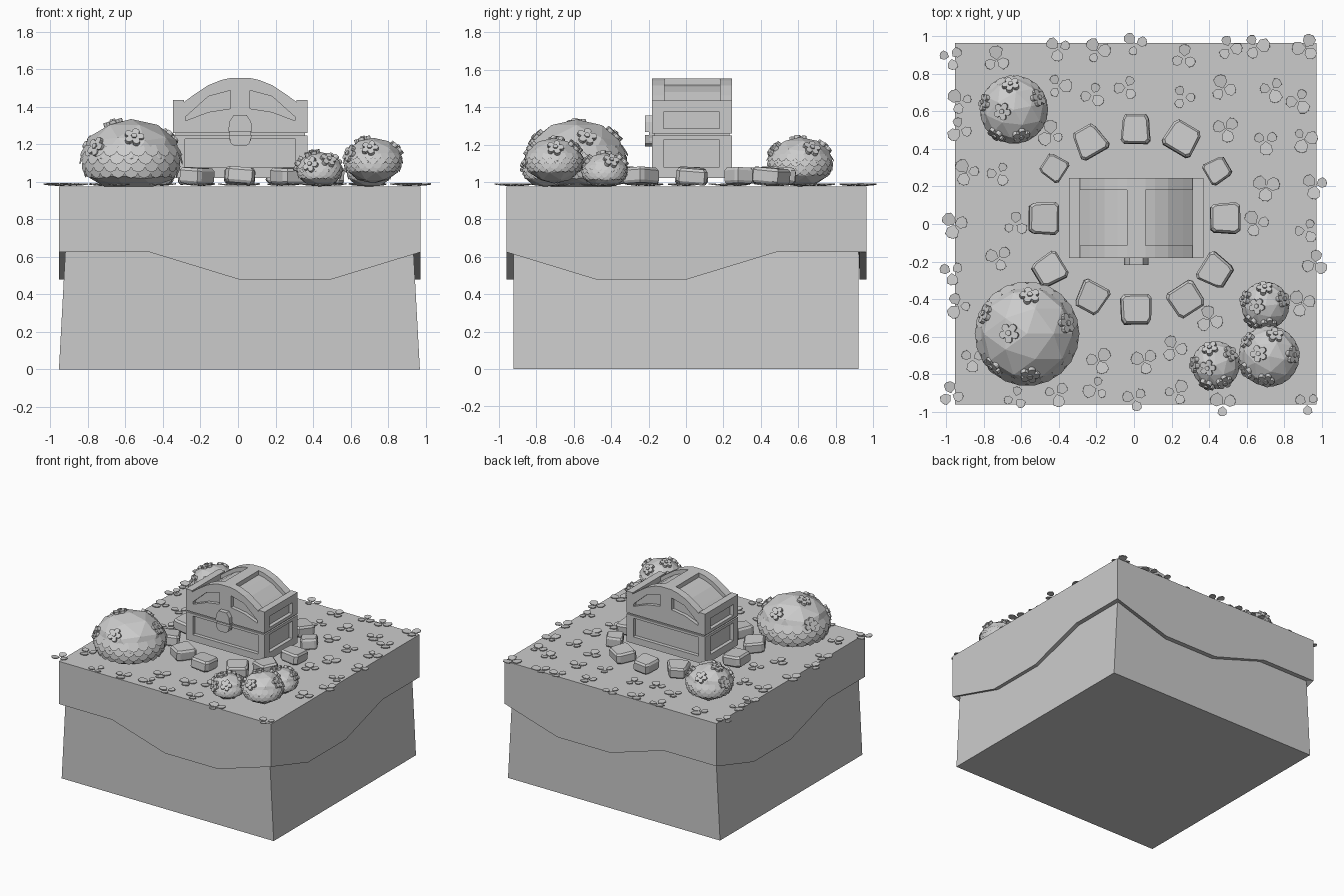
import bpy, bmesh, math, random
from mathutils import Vector, Matrix

if "Cube" in bpy.data.objects:
    bpy.data.objects.remove(bpy.data.objects["Cube"])

random.seed(4)
TOP = 0.975          # height of the grass surface


def finish(name, bm):
    bmesh.ops.recalc_face_normals(bm, faces=bm.faces)
    me = bpy.data.meshes.new(name)
    bm.to_mesh(me)
    bm.free()
    ob = bpy.data.objects.new(name, me)
    bpy.context.collection.objects.link(ob)
    return ob


def loft(bm, rings):
    """Closed solid through rings of equal length."""
    vs = [[bm.verts.new(p) for p in r] for r in rings]
    n = len(vs[0])
    for a, b in zip(vs, vs[1:]):
        for i in range(n):
            bm.faces.new((a[i], a[(i + 1) % n], b[(i + 1) % n], b[i]))
    bm.faces.new(vs[0])
    bm.faces.new(vs[-1])


def prism(bm, pts, y0, y1, cx=0.012):
    """Extrude an x-z outline along y."""
    loft(bm, [[(x + cx, y, z) for x, z in pts] for y in (y0, y1)])


def rect(x0, x1, z0, z1):
    return [(x0, z0), (x1, z0), (x1, z1), (x0, z1)]


def mirror(pts):
    return [(-x, z) for x, z in pts]


def carve(ob, bm):
    cutter = finish("panel_cutter", bm)
    cutter.hide_render = True
    m = ob.modifiers.new("panels", 'BOOLEAN')
    m.operation, m.solver, m.object = 'DIFFERENCE', 'EXACT', cutter
    bpy.context.view_layer.objects.active = ob
    bpy.ops.object.modifier_apply(modifier=m.name)
    bpy.data.objects.remove(cutter)


# Soil block, tapering in x
bm = bmesh.new()
loft(bm, [[(0.0075 + sx * w, sy * 0.922, z) for sx, sy in ((-1, -1), (1, -1), (1, 1), (-1, 1))]
          for w, z in ((0.962, 0), (0.924, 0.7))])
finish("soil_block", bm)

# Grass cap with a wavy lower edge: drops are listed counter-clockwise from front left
H, L = 0.625, 0.478
drops = [H, H, L, L,  H, L, L, H,  H, L, L, H,  H, L, L, H]
corners = [(-1, -1), (1, -1), (1, 1), (-1, 1)]
outline = []
for k in range(4):
    a, b = Vector(corners[k]), Vector(corners[(k + 1) % 4])
    outline += [a.lerp(b, i / 4) for i in range(4)]
bm = bmesh.new()
loft(bm, [[(0.01 + p.x * s, 0.002 + p.y * s, z if z else d) for p, d in zip(outline, drops)]
          for s, z in ((0.92, 0.9), (0.925, 0), (0.963, 0), (0.963, TOP))])
finish("grass_cap", bm)

# Chest base with recessed panels
Y0, Y1 = -0.182, 0.245
bm = bmesh.new()
prism(bm, rect(-0.358, 0.358, 1.02, 1.248), Y0, Y1)
base = finish("chest_base", bm)
bm = bmesh.new()
for y0, y1 in ((-0.3, Y0 + 0.03), (Y1 - 0.03, 0.4)):
    prism(bm, rect(-0.295, 0.295, 1.075, 1.228), y0, y1)
for x0, x1 in ((-0.5, -0.328), (0.328, 0.5)):
    prism(bm, rect(x0, x1, 1.08, 1.225), -0.12, 0.178)
carve(base, bm)

# Arched chest lid with recessed panels
arch = [(0.3, 1.425), (0.25, 1.462), (0.17, 1.515), (0.1, 1.543), (0.048, 1.554)]
half = [(0.358, 1.26), (0.358, 1.435), (0.3, 1.435)] + arch
bm = bmesh.new()
prism(bm, half + mirror(half)[::-1], Y0, Y1)
lid = finish("chest_lid", bm)
bm = bmesh.new()
crescent = [(0.052, 1.39), (0.17, 1.372), (0.293, 1.325), (0.293, 1.345), (0.17, 1.455), (0.052, 1.487)]
roof = [(x, z - 0.035) for x, z in arch] + [(0.048, 1.7), (0.3, 1.7)]
for side in (lambda p: p, mirror):
    for y0, y1 in ((-0.3, Y0 + 0.03), (Y1 - 0.03, 0.4)):
        prism(bm, side(crescent), y0, y1)
    prism(bm, side(roof), -0.115, 0.182)
    prism(bm, side(rect(0.328, 0.5, 1.285, 1.375)), -0.12, 0.178)
carve(lid, bm)

# Seam filler between base and lid
bm = bmesh.new()
prism(bm, rect(-0.345, 0.345, 1.24, 1.27), Y0 + 0.012, Y1 - 0.012)
finish("chest_seam", bm)

# Lock: back plate with an upper and a lower block
bm = bmesh.new()
prism(bm, rect(-0.058, 0.058, 1.22, 1.31), -0.197, Y0 + 0.01)
upper = [(0.064, 1.268), (0.058, 1.32), (0.035, 1.355)]
lower = [(0.03, 1.19), (0.05, 1.205), (0.062, 1.25)]
for part in (upper, lower):
    prism(bm, part + mirror(part)[::-1], -0.218, Y0 + 0.01)
finish("chest_lock", bm)

# Ring of chamfered stepping stones
stones = [(0.01, 0.505), (0.255, 0.455), (0.445, 0.285), (0.485, 0.03), (0.435, -0.25), (0.275, -0.4),
          (0.01, -0.455), (-0.225, -0.39), (-0.45, -0.245), (-0.48, 0.03), (-0.425, 0.3), (-0.235, 0.44)]
bm = bmesh.new()
for i, (x, y) in enumerate(stones):
    k = 0.8 if i in (2, 10) else 1.0
    turn = math.atan2(y - 0.025, x) - math.pi / 2
    M = (Matrix.Translation((x, y, 1.03)) @ Matrix.Rotation(turn, 4, 'Z')
         @ Matrix.Rotation(random.uniform(-0.1, 0.1), 4, 'X') @ Matrix.Rotation(random.uniform(-0.1, 0.1), 4, 'Y'))
    wi, wo = random.uniform(0.07, 0.09), random.uniform(0.065, 0.085)
    foot = [(-wi, -0.06), (-wi * 0.8, -0.078), (wi * 0.8, -0.078), (wi, -0.06),
            (wo, 0.055), (wo * 0.8, 0.08), (-wo * 0.8, 0.08), (-wo, 0.055)]
    loft(bm, [[M @ Vector((px * s * k, py * s * k, z)) for px, py in foot]
              for s, z in ((0.88, -0.04), (1, -0.025), (1, 0.03), (0.86, 0.045))])
finish("stepping_stones", bm)


# Flowering bushes: faceted dome, rings of scale leaves, flat flowers
def frame(az, lat):
    n = Vector((math.cos(lat) * math.cos(az), math.cos(lat) * math.sin(az), math.sin(lat)))
    t = Vector((-math.sin(az), math.cos(az), 0))
    return n, t, n.cross(t)


def bush(name, x, y, r, top, turn):
    M = Matrix.Translation((x, y, top - 0.76 * r)) @ Matrix.Diagonal((r, r, 0.77 * r, 1))
    bm = bmesh.new()
    bmesh.ops.create_icosphere(bm, subdivisions=2, radius=0.985,
                               matrix=M @ Matrix.Rotation(turn, 4, 'Z'))
    for v in bm.verts:
        v.co.z = max(v.co.z, TOP)
    finish(name, bm)

    bm = bmesh.new()
    count = 22
    leaf = [(-0.13, 0), (0.13, 0), (0.15, 0.18), (0.1, 0.28), (0, 0.33), (-0.1, 0.28), (-0.15, 0.18)]
    for row, lat in enumerate((0.36, 0.16, -0.04, -0.2)):
        for i in range(count):
            n, t, up = frame((i + row % 2 / 2) * math.tau / count, lat)
            pts = [(n + t * u - up * v).normalized() * (0.95 + 0.2 * v) for u, v in leaf]
            bm.faces.new([bm.verts.new(M @ p) for p in pts])
    finish(name + "_leaves", bm)

    bm = bmesh.new()
    size = 0.035 + 0.07 * r
    for az, lat in ((3.1, 1.2), (1.5, 0.7), (0.25, 0.6), (-1.5, 0.58), (2.7, 0.35), (-2.4, 0.3)):
        n, t, up = frame(az + turn, lat)
        c = M @ (n * 0.955)
        n = Vector((n.x, n.y, n.z / 0.77)).normalized()
        up = n.cross(t)
        for rad, lo, hi, steps in ((size, -0.01, 0.012, 30), (size * 0.3, 0.01, 0.02, 6)):
            rings = []
            for h in (lo, hi):
                ring = []
                for j in range(steps):
                    a = j * math.tau / steps
                    q = rad * (0.55 + 0.45 * abs(math.cos(2.5 * a)) ** 0.6 if steps > 6 else 1)
                    ring.append(c + n * h + t * q * math.cos(a) + up * q * math.sin(a))
                rings.append(ring)
            loft(bm, rings)
    finish(name + "_flowers", bm)


bushes = [("front_left_bush", -0.57, -0.585, 0.275, 1.335, 0.0),
          ("back_left_bush", -0.64, 0.61, 0.18, 1.24, 0.2),
          ("front_right_bush", 0.72, -0.705, 0.16, 1.235, -0.2),
          ("small_front_bush", 0.435, -0.752, 0.126, 1.16, 0.4),
          ("small_right_bush", 0.70, -0.435, 0.126, 1.155, 0.1)]
for b in bushes:
    bush(*b)

# Three-leaf clover tufts scattered over the grass
bm = bmesh.new()
for gx in range(9):
    for gy in range(9):
        x = -0.92 + gx * 0.23 + random.uniform(-0.06, 0.06)
        y = -0.92 + gy * 0.23 + random.uniform(-0.05, 0.05)
        if math.hypot(x, y) < 0.63 or any(math.hypot(x - b[1], y - b[2]) < b[3] + 0.04 for b in bushes):
            continue
        spin = random.uniform(0, math.tau)
        for k in range(3):
            size = random.uniform(0.026, 0.042)
            M = (Matrix.Translation((x, y, TOP + 0.006)) @ Matrix.Rotation(spin + k * math.tau / 3, 4, 'Z')
                 @ Matrix.Rotation(-0.12, 4, 'Y') @ Matrix.Translation((0.037, 0, 0)))
            pts = [(-0.9, 0), (-0.3, -0.75), (0.5, -0.85), (0.9, -0.3), (0.9, 0.35), (0.5, 0.85), (-0.3, 0.75)]
            loft(bm, [[M @ Vector((u * size, v * size, z)) for u, v in pts] for z in (-0.003, 0.003)])
finish("clover_tufts", bm)
